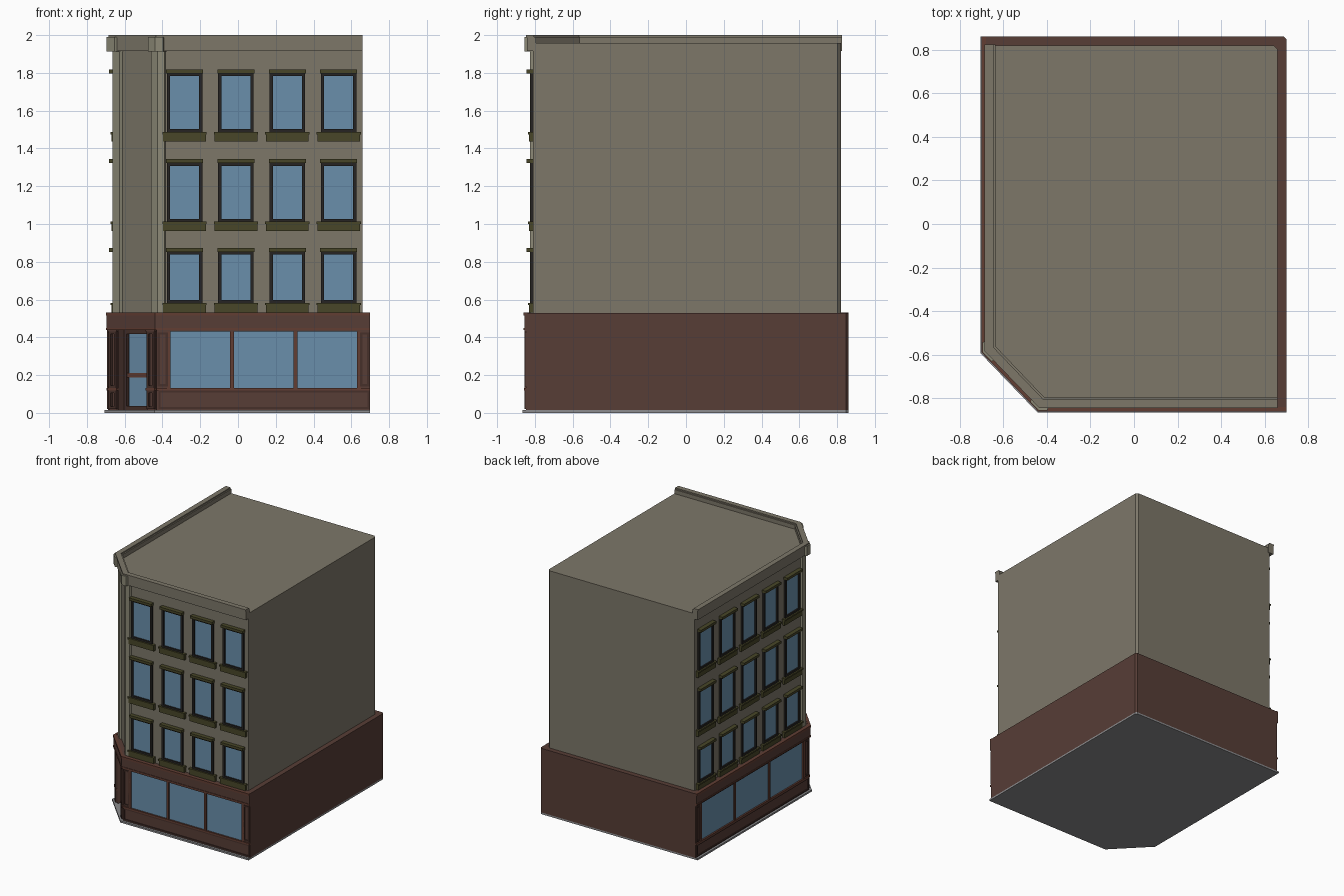
import bpy, bmesh, math
from mathutils import Vector

if "Cube" in bpy.data.objects:
    bpy.data.objects.remove(bpy.data.objects["Cube"])


def mat(name, r, g, b):
    m = bpy.data.materials.new(name)
    lin = [((c / 255 + 0.055) / 1.055) ** 2.4 for c in (r, g, b)]
    m.diffuse_color = (*lin, 1)
    m.use_nodes = True
    m.node_tree.nodes["Principled BSDF"].inputs["Base Color"].default_value = m.diffuse_color
    return m


STONE = mat("grey stone", 125, 119, 105)
PALE = mat("pale stone", 141, 138, 119)
BROWN = mat("brown brick", 87, 61, 54)
RED = mat("red brown trim", 98, 61, 50)
DARK = mat("dark brown panel", 70, 48, 42)
FRAME = mat("black frame", 38, 36, 34)
OLIVE = mat("olive trim", 72, 70, 40)
GLASS = mat("blue glass", 106, 143, 171)
GREY = mat("grey paving", 140, 140, 142)


def mesh_object(name, bm, m):
    bmesh.ops.recalc_face_normals(bm, faces=bm.faces)
    me = bpy.data.meshes.new(name)
    bm.to_mesh(me)
    bm.free()
    me.materials.append(m)
    ob = bpy.data.objects.new(name, me)
    bpy.context.collection.objects.link(ob)
    return ob


def prism(name, pts, z0, z1, m):
    """Extrude a plan outline from z0 to z1."""
    bm = bmesh.new()
    f = bm.faces.new([bm.verts.new((x, y, z0)) for x, y in pts])
    up = bmesh.ops.extrude_face_region(bm, geom=[f])["geom"]
    bmesh.ops.translate(bm, vec=(0, 0, z1 - z0),
                        verts=[v for v in up if isinstance(v, bmesh.types.BMVert)])
    return mesh_object(name, bm, m)


def street(d, right, back):
    """Street-side path (left, cut corner, front), inset by d."""
    return [(-0.70 + d, back), (-0.70 + d, -0.59 + 0.42 * d),
            (-0.44 + 0.42 * d, -0.86 + d), (right, -0.86 + d)]


def footprint(d, right, back, cut):
    return street(d, right, back) + [(right, back - cut), (right - cut, back)]


def strip(name, d_out, d_in, right, back, z0, z1, m):
    return prism(name, street(d_out, right, back) + street(d_in, right, back)[::-1], z0, z1, m)


class Facade:
    """Places boxes on a wall: s along it, z up, d outward."""

    def __init__(self, a, b):
        self.a, self.u = Vector(a), (Vector(b) - Vector(a))
        self.length = self.u.length
        self.u.normalize()
        self.n = Vector((self.u.y, -self.u.x))

    def at(self, s, d):
        return tuple(self.a + self.u * s + self.n * d)

    def box(self, name, s0, s1, z0, z1, d0, d1, m):
        pts = [self.at(s0, d0), self.at(s1, d0), self.at(s1, d1), self.at(s0, d1)]
        return prism(name, pts, z0, z1, m)

    def ring(self, name, s0, s1, z0, z1, w, d0, d1, m):
        self.box(name + "_side", s0, s0 + w, z0, z1, d0, d1, m)
        self.box(name + "_side", s1 - w, s1, z0, z1, d0, d1, m)
        self.box(name + "_bottom", s0 + w, s1 - w, z0, z0 + w, d0, d1, m)
        self.box(name + "_top", s0 + w, s1 - w, z1 - w, z1, d0, d1, m)


def sides(d, right, back):
    p = street(d, right, back)
    return [Facade(p[i], p[i + 1]) for i in range(3)]


# Paving slab
prism("base_slab", footprint(-0.006, 0.70, 0.86, 0.012), 0, 0.014, GREY)

# Ground storey with a recessed doorway in the cut corner
CORE = 0.02
left, corner, front = sides(CORE, 0.70, 0.86)
mid, half, depth = corner.length / 2, 0.11, 0.05
body = footprint(CORE, 0.70, 0.86, 0.012)
notch = [corner.at(mid - half, 0), corner.at(mid - half, -depth),
         corner.at(mid + half, -depth), corner.at(mid + half, 0)]
prism("ground_storey", body[:2] + notch + body[2:], 0.014, 0.44, BROWN)
prism("storefront_fascia", footprint(0.004, 0.70, 0.86, 0.012), 0.44, 0.53, BROWN)
strip("fascia_lower_moulding", 0.0, 0.02, 0.70, 0.86, 0.438, 0.45, RED)
strip("fascia_upper_moulding", 0.0, 0.02, 0.70, 0.86, 0.515, 0.532, RED)


# Shop windows, end piers and lower panels on the two long street sides
def storefront(f, glass0, glass1):
    f.box("stall_riser", 0, f.length, 0.014, 0.13, 0, 0.008, BROWN)
    f.ring("riser_panel", 0.01, f.length - 0.005, 0.02, 0.118, 0.01, 0.008, 0.014, DARK)
    f.box("shop_sill", 0, f.length, 0.118, 0.132, 0, 0.017, RED)
    f.box("shop_header", 0, f.length, 0.43, 0.44, 0, 0.014, BROWN)
    for s0, s1 in ((0.0, glass0), (glass1, f.length)):
        f.box("shop_pier", s0, s1, 0.132, 0.43, 0, 0.008, BROWN)
        f.ring("pier_panel", s0 + 0.006, s1 - 0.004, 0.14, 0.426, 0.012, 0.008, 0.014, DARK)
    f.box("shop_glass", glass0, glass1, 0.132, 0.43, 0, 0.004, GLASS)
    step = (glass1 - glass0) / 3
    for i in range(4):
        c = glass0 + i * step
        f.box("shop_mullion", c - 0.01, c + 0.01, 0.132, 0.43, 0, 0.014, RED)


storefront(front, 0.065, front.length - 0.06)
storefront(left, 0.06, left.length - 0.07)

# Corner doorway: side panels, door and its two panes
for s0, s1 in ((0.0, mid - half), (mid + half, corner.length)):
    for z0, z1 in ((0.02, 0.118), (0.132, 0.43)):
        corner.ring("doorway_panel", s0 + 0.008, s1 - 0.006, z0, z1, 0.013, 0, 0.014, DARK)
    corner.box("doorway_rail", s0, s1, 0.118, 0.132, 0, 0.014, RED)
    corner.box("doorway_header", s0, s1, 0.43, 0.44, 0, 0.014, BROWN)
corner.ring("door_frame", mid - half, mid + half, 0.014, 0.44, 0.022, -depth, -depth + 0.012, DARK)
corner.box("door_rail", mid - half, mid + half, 0.188, 0.212, -depth, -depth + 0.01, RED)
for z0, z1 in ((0.036, 0.188), (0.212, 0.418)):
    corner.box("door_glass", mid - 0.075, mid + 0.075, z0, z1, -depth, -depth + 0.006, GLASS)

# Upper storeys with the roof
WALL = 0.05
prism("upper_storeys", footprint(WALL, 0.66, 0.82, 0.018), 0.53, 1.957, STONE)

# Cornice and parapet on the street sides
strip("cornice", 0.018, 0.065, 0.66, 0.825, 1.915, 1.99, STONE)
strip("parapet_cap", 0.014, 0.055, 0.66, 0.825, 1.988, 2.0, STONE)


# Pilasters and caps wrapped round the two corners
def wrap(name, index, d, arm_a, arm_b, z0, z1, m):
    outline = []
    for inset, order in ((d, 1), (WALL + 0.01, -1)):
        p = [Vector(q) for q in street(inset, 0.66, 0.82)]
        c = p[index]
        pts = [c + (p[index - 1] - c).normalized() * arm_a, c,
               c + (p[index + 1] - c).normalized() * arm_b]
        outline += [tuple(q) for q in pts[::order]]
    prism(name, outline, z0, z1, m)


for index, a, b in ((1, 0.04, 0.055), (2, 0.05, 0.035)):
    wrap("corner_pilaster", index, 0.035, a, b, 0.53, 1.915, PALE)
    wrap("pilaster_cap", index, 0.004, a + 0.005, b + 0.005, 1.912, 1.99, PALE)

# Upper windows: frame, pane, lintel and sill
uleft, ucorner, ufront = sides(WALL, 0.66, 0.82)
ROWS = ((1.485, 1.80), (1.01, 1.325), (0.58, 0.855))


def window(f, s, z0, z1):
    w = 0.094
    f.box("window_glass", s - w + 0.01, s + w - 0.01, z0 + 0.01, z1 - 0.01, 0, 0.003, GLASS)
    f.ring("window_frame", s - w, s + w, z0, z1, 0.017, 0, 0.014, FRAME)
    f.box("window_lintel", s - w - 0.004, s + w + 0.004, z1 - 0.002, z1 + 0.018, 0, 0.034, OLIVE)
    f.box("window_sill", s - 0.113, s + 0.113, z0 - 0.048, z0 + 0.002, 0, 0.02, OLIVE)
    f.box("sill_lip", s - 0.117, s + 0.117, z0 - 0.01, z0 + 0.002, 0, 0.026, OLIVE)


for z0, z1 in ROWS:
    for i in range(4):
        window(ufront, -0.283 + 0.272 * i - ufront.a.x, z0, z1)
    for i in range(5):
        window(uleft, uleft.a.y - (0.687 - 0.275 * i), z0, z1)
